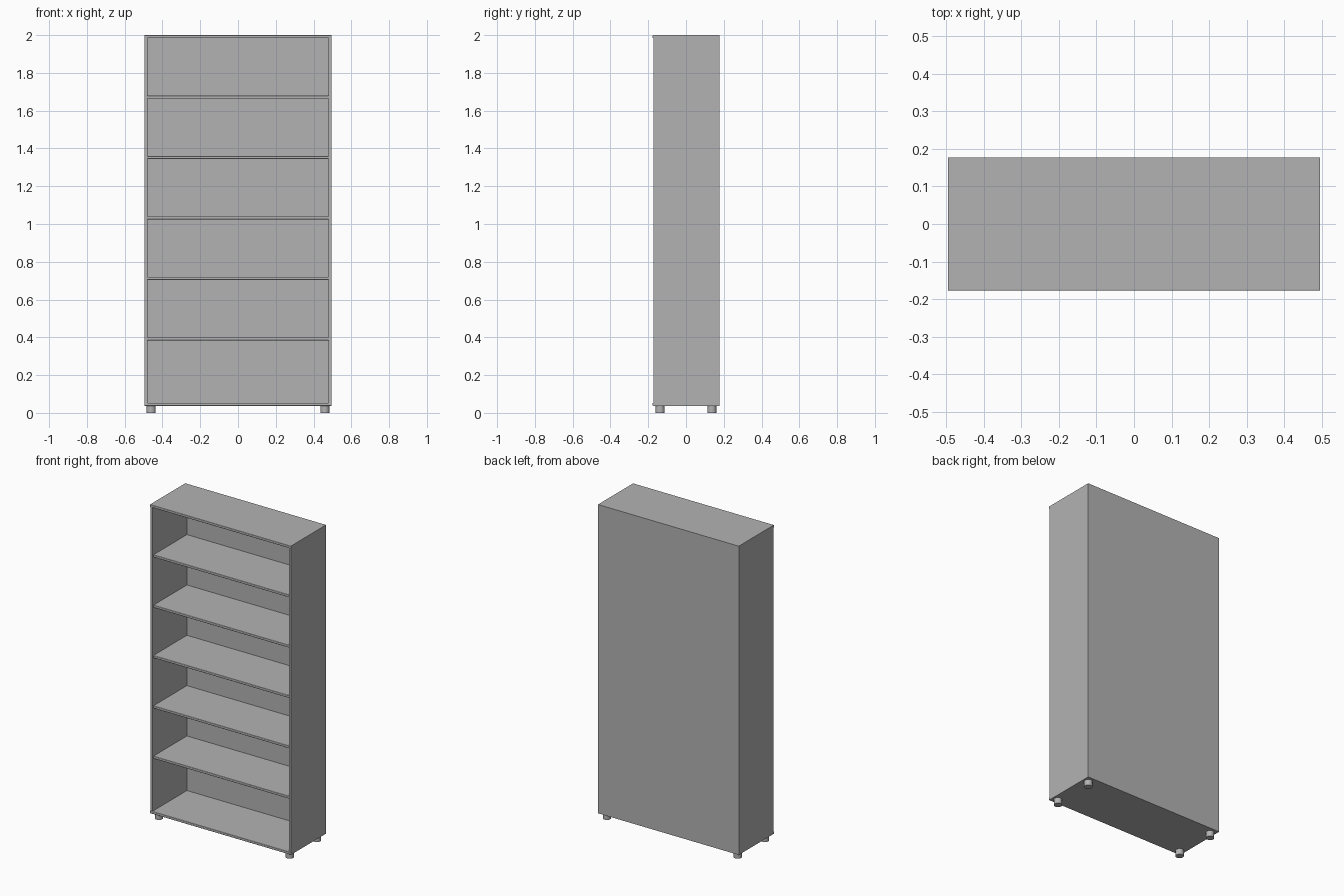
import bpy
import bmesh

cube = bpy.data.objects.get("Cube")
if cube:
    bpy.data.objects.remove(cube, do_unlink=True)

grey = bpy.data.materials.new("plain grey")
grey.use_nodes = True
GREY = (0.45, 0.45, 0.45, 1)
grey.diffuse_color = GREY
grey.node_tree.nodes["Principled BSDF"].inputs["Base Color"].default_value = GREY

# Overall sizes
HALF_W, FRONT, BACK = 0.495, -0.177, 0.177
BASE, TOP, BOARD = 0.037, 2.0, 0.016
BACK_T = 0.006
INNER = HALF_W - BOARD


def finish(name, bm):
    mesh = bpy.data.meshes.new(name)
    bm.to_mesh(mesh)
    bm.free()
    mesh.materials.append(grey)
    obj = bpy.data.objects.new(name, mesh)
    bpy.context.collection.objects.link(obj)
    return obj


def board(name, x, y, z, round_front=0.0):
    """Box between (min, max) pairs, with its front edges along the length eased."""
    bm = bmesh.new()
    bmesh.ops.create_cube(bm, size=1)
    for v in bm.verts:
        v.co = [pair[1] if c > 0 else pair[0] for c, pair in zip(v.co, (x, y, z))]
    if round_front:
        long_axis = 0 if x[1] - x[0] > z[1] - z[0] else 2
        edges = [e for e in bm.edges
                 if all(v.co.y < y[0] + 0.001 for v in e.verts)
                 and abs(e.verts[0].co[long_axis] - e.verts[1].co[long_axis]) > 0.1]
        bmesh.ops.bevel(bm, geom=edges, offset=round_front, segments=3,
                        profile=0.5, affect='EDGES')
    return finish(name, bm)


# Top and bottom boards stand slightly proud of the sides
for name, z in (("top_panel", TOP - BOARD), ("bottom_panel", BASE)):
    board(name, (-HALF_W, HALF_W), (FRONT, BACK), (z, z + BOARD), 0.003)

# Side panels
for name, s in (("left_side", 1), ("right_side", -1)):
    x = sorted((s * INNER, s * HALF_W))
    board(name, x, (FRONT + 0.004, BACK), (BASE + BOARD, TOP - BOARD), 0.002)

# Thin back panel set between the sides
board("back_panel", (-INNER, INNER), (BACK - BACK_T, BACK),
      (BASE + BOARD, TOP - BOARD))

# Evenly spaced shelves
for i in range(5):
    z = 0.384 + 0.32 * i
    board(f"shelf_{i + 1}", (-INNER, INNER), (FRONT + 0.012, BACK - BACK_T),
          (z, z + BOARD), 0.003)

# Round feet
for side, sx in (("left", 1), ("right", -1)):
    for end, sy in (("front", -1), ("back", 1)):
        bm = bmesh.new()
        bmesh.ops.create_cone(bm, cap_ends=True, segments=32, radius1=0.024,
                              radius2=0.024, depth=BASE)
        bmesh.ops.translate(bm, verts=bm.verts, vec=(sx * 0.46, sy * 0.137, BASE / 2))
        foot = finish(f"{end}_{side}_foot", bm)
        bpy.ops.object.select_all(action='DESELECT')
        foot.select_set(True)
        bpy.context.view_layer.objects.active = foot
        bpy.ops.object.shade_smooth_by_angle()
